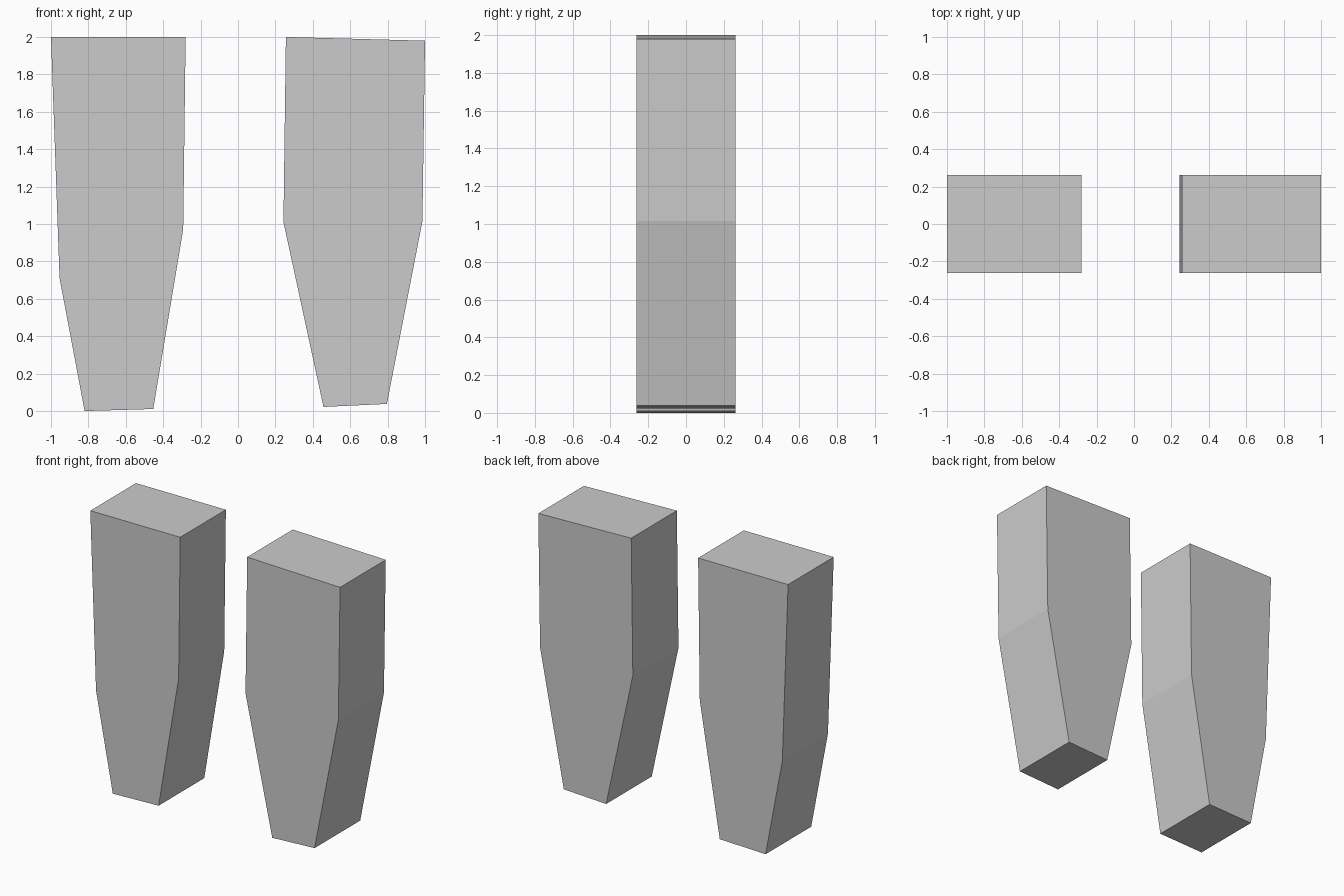
import bpy, bmesh

if "Cube" in bpy.data.objects:
    bpy.data.objects.remove(bpy.data.objects["Cube"])

HALF_DEPTH = 0.261


def extruded_profile(name, profile):
    """Extrude an x/z outline from front to back."""
    bm = bmesh.new()
    face = bm.faces.new([bm.verts.new((x, -HALF_DEPTH, z)) for x, z in profile])
    ext = bmesh.ops.extrude_face_region(bm, geom=[face])
    moved = [v for v in ext["geom"] if isinstance(v, bmesh.types.BMVert)]
    bmesh.ops.translate(bm, verts=moved, vec=(0, 2 * HALF_DEPTH, 0))
    bmesh.ops.recalc_face_normals(bm, faces=bm.faces[:])
    mesh = bpy.data.meshes.new(name)
    bm.to_mesh(mesh)
    bm.free()
    obj = bpy.data.objects.new(name, mesh)
    bpy.context.collection.objects.link(obj)
    return obj


# Left tapered block
extruded_profile("left_leg", [
    (-0.82, 0.0), (-0.453, 0.011), (-0.293, 0.973),
    (-0.28, 2.0), (-1.0, 2.0), (-0.954, 0.71)])

# Right tapered block
extruded_profile("right_leg", [
    (0.457, 0.022), (0.796, 0.038), (0.986, 1.015),
    (1.0, 1.98), (0.256, 2.0), (0.243, 1.01)])
